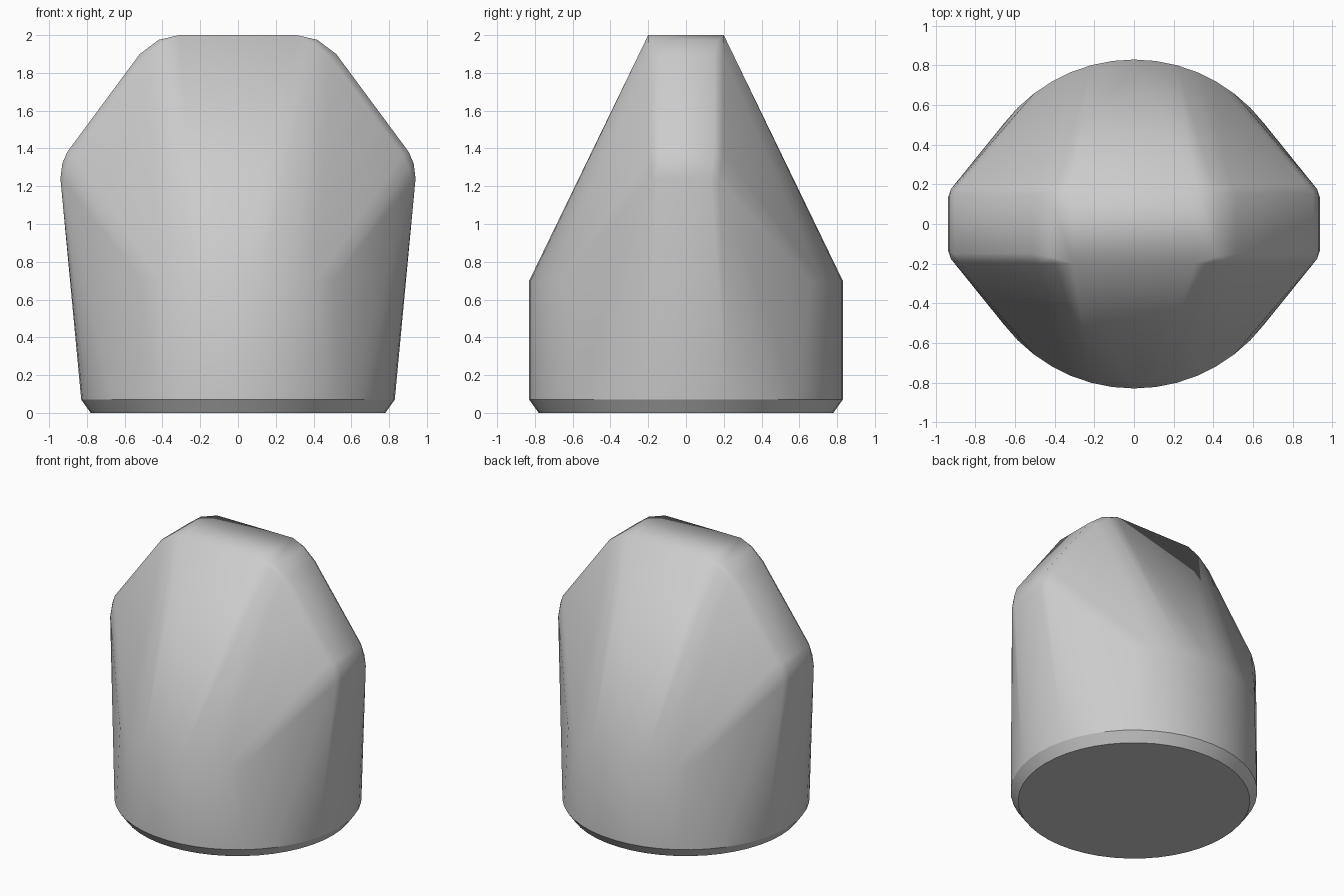
import bpy, bmesh
from math import sin, cos, radians

cube = bpy.data.objects.get("Cube")
if cube:
    bpy.data.objects.remove(cube)

RIM_Z, SHOULDER_Z, TOP_Z = 0.07, 0.70, 2.0
RADIUS, FOOT_RADIUS = 0.83, 0.78


def ring(radius, z, start=0, stop=360, step=7.5):
    """Points on a circular arc, angles in degrees."""
    count = round((stop - start) / step)
    angles = [radians(start + i * step) for i in range(count + 1)]
    return [(radius * cos(a), radius * sin(a), z) for a in angles]


# Round base with a chamfered foot, and the front and back shoulders
points = ring(FOOT_RADIUS, 0)[:-1] + ring(RADIUS, RIM_Z)[:-1]
points += ring(RADIUS, SHOULDER_Z, 52.5, 127.5)
points += ring(RADIUS, SHOULDER_Z, 232.5, 307.5)

# Half outline of the flat blade with softened edges: x, half thickness, z
blade = [
    (0.31, 0.20, TOP_Z),
    (0.42, 0.165, 1.975), (0.40, 0.20, 1.96),
    (0.52, 0.15, 1.90), (0.49, 0.20, 1.88),
    (0.905, 0.15, 1.38), (0.87, 0.195, 1.37),
    (0.93, 0.14, 1.32), (0.905, 0.185, 1.30),
    (0.94, 0.13, 1.24), (0.925, 0.175, 1.23),
]
points += [(sx * x, sy * y, z) for x, y, z in blade
           for sx in (-1, 1) for sy in (-1, 1)]

# Wrap the skin around the base and blade
bm = bmesh.new()
for p in points:
    bm.verts.new(p)
bmesh.ops.convex_hull(bm, input=bm.verts[:])
loose = [v for v in bm.verts if not v.link_faces]
bmesh.ops.delete(bm, geom=loose, context='VERTS')
bmesh.ops.dissolve_limit(bm, angle_limit=radians(0.5),
                         verts=bm.verts[:], edges=bm.edges[:])
bmesh.ops.recalc_face_normals(bm, faces=bm.faces[:])

# Smooth skin with crisp foot, rim and top edges
for f in bm.faces:
    f.smooth = True
for e in bm.edges:
    if any(all(abs(v.co.z - z) < 0.001 for v in e.verts)
           for z in (0, RIM_Z, TOP_Z)) and e.calc_face_angle(0) > 0.4:
        e.smooth = False

mesh = bpy.data.meshes.new("tapered_bit")
bm.to_mesh(mesh)
bm.free()
body = bpy.data.objects.new("tapered_bit", mesh)
bpy.context.collection.objects.link(body)

# Plain grey finish
grey = bpy.data.materials.new("plain_grey")
grey.use_nodes = True
colour = (0.6, 0.6, 0.6, 1)
grey.diffuse_color = colour
grey.node_tree.nodes["Principled BSDF"].inputs["Base Color"].default_value = colour
mesh.materials.append(grey)
